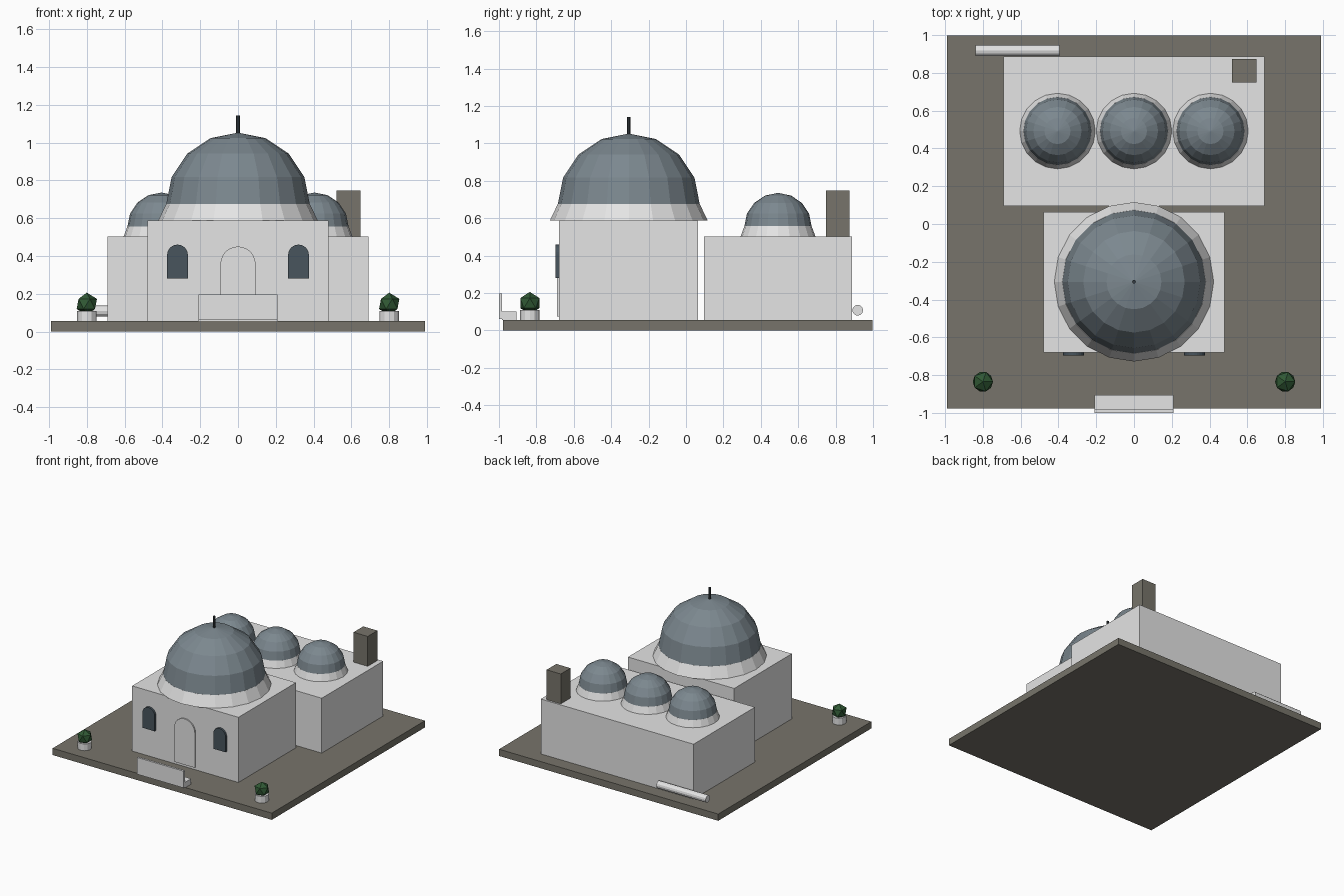
import bpy
from math import sin, cos, pi, radians

if "Cube" in bpy.data.objects:
    bpy.data.objects.remove(bpy.data.objects["Cube"], do_unlink=True)


def material(name, rgb):
    m = bpy.data.materials.new(name)
    m.use_nodes = True
    m.diffuse_color = (*rgb, 1)
    m.node_tree.nodes["Principled BSDF"].inputs["Base Color"].default_value = (*rgb, 1)
    return m


WALL = material("white plaster", (0.78, 0.78, 0.78))
STONE = material("grey brown stone", (0.185, 0.175, 0.145))
SLATE = material("slate blue", (0.2, 0.245, 0.275))
GLASS = material("dark glass", (0.065, 0.09, 0.11))
METAL = material("dark metal", (0.035, 0.045, 0.052))
LEAF = material("leaf green", (0.03, 0.1, 0.035))


def mesh_object(name, verts, faces, mat):
    mesh = bpy.data.meshes.new(name)
    mesh.from_pydata(verts, [], faces)
    mesh.update()
    ob = bpy.data.objects.new(name, mesh)
    bpy.context.collection.objects.link(ob)
    mesh.materials.append(mat)
    return ob


def finish(name, mat):
    ob = bpy.context.object
    ob.name = name
    ob.data.materials.append(mat)
    return ob


def box(name, x, y, z, mat):
    """Box from (min, max) ranges."""
    verts = [(a, b, c) for c in z for a, b in
             ((x[0], y[0]), (x[1], y[0]), (x[1], y[1]), (x[0], y[1]))]
    faces = [(3, 2, 1, 0), (4, 5, 6, 7)]
    faces += [(i, (i + 1) % 4, (i + 1) % 4 + 4, i + 4) for i in range(4)]
    return mesh_object(name, verts, faces, mat)


def lathe(name, profile, centre, sides, mat):
    """Turn (radius, height) points around a vertical axis, capped at both ends."""
    cx, cy = centre
    verts = [(cx + r * cos(2 * pi * k / sides), cy + r * sin(2 * pi * k / sides), z)
             for r, z in profile for k in range(sides)]
    faces = [(j * sides + k, j * sides + (k + 1) % sides,
              (j + 1) * sides + (k + 1) % sides, (j + 1) * sides + k)
             for j in range(len(profile) - 1) for k in range(sides)]
    last = (len(profile) - 1) * sides
    faces.append(tuple(reversed(range(sides))))
    faces.append(tuple(range(last, last + sides)))
    return mesh_object(name, verts, faces, mat)


def dome(name, centre, z, radius, sides, rings):
    angles = [radians(90) * i / rings for i in range(rings)]
    profile = [(radius * cos(a), z + radius * sin(a)) for a in angles]
    profile.append((0.002, z + radius))
    return lathe(name, profile, centre, sides, SLATE)


def arch(name, x, half, bottom, top, y, mat):
    """Round-headed plate facing the front."""
    spring = top - half
    outline = [(x - half, bottom), (x + half, bottom)]
    outline += [(x + half * cos(pi * i / 12), spring + half * sin(pi * i / 12))
                for i in range(13)]
    n = len(outline)
    verts = [(a, b, c) for b in y for a, c in outline]
    faces = [tuple(range(n)), tuple(reversed(range(n, 2 * n)))]
    faces += [((i + 1) % n, i, i + n, (i + 1) % n + n) for i in range(n)]
    return mesh_object(name, verts, faces, mat)


# Ground slab and the two halls
FLOOR = 0.055
box("ground_slab", (-0.99, 0.99), (-0.978, 0.998), (0, FLOOR), STONE)
box("front_hall", (-0.48, 0.48), (-0.68, 0.063), (FLOOR, 0.587), WALL)
box("rear_hall", (-0.69, 0.69), (0.095, 0.888), (FLOOR, 0.503), WALL)
box("chimney", (0.52, 0.648), (0.748, 0.873), (0.503, 0.747), STONE)

# Main dome with its flared drum and finial
MAIN = (0, -0.306)
lathe("main_drum", [(0.422, 0.587), (0.38, 0.675)], MAIN, 20, WALL)
dome("main_dome", MAIN, 0.672, 0.38, 20, 4)
lathe("finial", [(0.01, 1.04), (0.01, 1.142)], MAIN, 8, METAL)

# Row of three small domes
for label, x in (("right", -0.405), ("middle", 0), ("left", 0.405)):
    lathe(label + "_small_drum", [(0.2, 0.503), (0.18, 0.557)], (x, 0.492), 20, WALL)
    dome(label + "_small_dome", (x, 0.492), 0.555, 0.18, 20, 4)

# Door and windows on the front wall
arch("door", 0, 0.093, 0.075, 0.45, (-0.69, -0.675), WALL)
for label, x in (("right", -0.32), ("left", 0.32)):
    arch(label + "_window", x, 0.055, 0.28, 0.46, (-0.697, -0.675), GLASS)

# Bench at the front edge
box("bench_seat", (-0.21, 0.21), (-0.985, -0.905), (FLOOR, 0.1), WALL)
box("bench_back", (-0.21, 0.21), (-1.0, -0.983), (0.06, 0.197), WALL)

# Potted shrubs
for label, x in (("right", -0.8), ("left", 0.8)):
    lathe(label + "_pot", [(0.052, FLOOR), (0.052, 0.11)], (x, -0.835), 12, WALL)
    bpy.ops.mesh.primitive_ico_sphere_add(subdivisions=1, radius=0.06,
                                          location=(x, -0.835, 0.146))
    finish(label + "_shrub", LEAF)

# Horizontal pipe behind the rear hall
bpy.ops.mesh.primitive_cylinder_add(vertices=12, radius=0.029, depth=0.445,
                                    location=(-0.617, 0.918, 0.108),
                                    rotation=(0, pi / 2, 0))
finish("rear_pipe", WALL)
